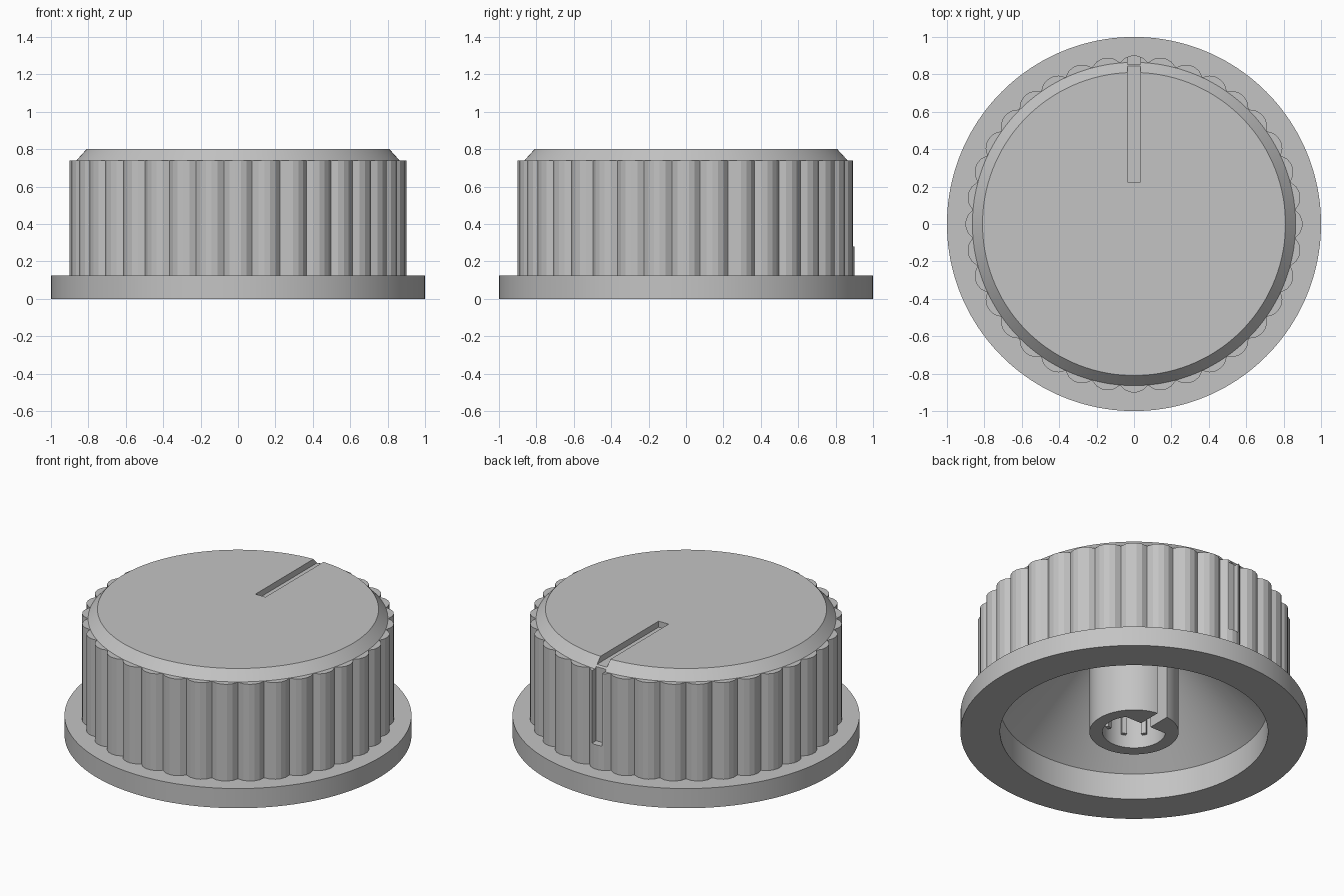
import bpy, bmesh, math

if "Cube" in bpy.data.objects:
    bpy.data.objects.remove(bpy.data.objects["Cube"], do_unlink=True)

# One grey plastic
GREY = (0.55, 0.55, 0.55, 1)
plastic = bpy.data.materials.new("grey plastic")
plastic.use_nodes = True
plastic.diffuse_color = GREY
plastic.node_tree.nodes["Principled BSDF"].inputs["Base Color"].default_value = GREY

RIDGES = 36
RIDGE_SHAPE = (0.866, 0.89, 0.9, 0.9, 0.89)   # radii across one ridge, valley first
SEGMENTS = RIDGES * len(RIDGE_SHAPE)
SLOT = 0.035                                  # half width of all slots


def finish(bm, name):
    bmesh.ops.recalc_face_normals(bm, faces=bm.faces)
    mesh = bpy.data.meshes.new(name)
    bm.to_mesh(mesh)
    bm.free()
    mesh.materials.append(plastic)
    obj = bpy.data.objects.new(name, mesh)
    bpy.context.collection.objects.link(obj)
    return obj


def lathe(name, profile):
    """Spin (radius, z) points; radius None follows the ridged outline."""
    bm = bmesh.new()
    step = math.tau / SEGMENTS
    # half a ridge of offset puts a ridge centre on each axis
    start = math.pi / 2 - math.pi / RIDGES
    rings = []
    for r, z in profile:
        if r == 0:
            rings.append([bm.verts.new((0, 0, z))] * SEGMENTS)
            continue
        ring = []
        for i in range(SEGMENTS):
            radius = RIDGE_SHAPE[i % len(RIDGE_SHAPE)] if r is None else r
            a = start + i * step
            ring.append(bm.verts.new((radius * math.cos(a), radius * math.sin(a), z)))
        rings.append(ring)
    for low, high in zip(rings, rings[1:]):
        for i in range(SEGMENTS):
            j = (i + 1) % SEGMENTS
            corners = dict.fromkeys((low[i], low[j], high[j], high[i]))
            bm.faces.new(list(corners))
    return finish(bm, name)


def prism(name, outline, z0, z1):
    bm = bmesh.new()
    base = bm.faces.new([bm.verts.new((x, y, z0)) for x, y in outline])
    top = bmesh.ops.extrude_face_region(bm, geom=[base])["geom"]
    verts = [v for v in top if isinstance(v, bmesh.types.BMVert)]
    bmesh.ops.translate(bm, verts=verts, vec=(0, 0, z1 - z0))
    return finish(bm, name)


def slot_cutter(name, y0, y1, z0, z1):
    outline = [(-SLOT, y0), (SLOT, y0), (SLOT, y1), (-SLOT, y1)]
    cutter = prism(name, outline, z0, z1)
    cutter.hide_render = True
    return cutter


# Hollow knob shell with flange, ridged grip, bevelled cap and inner hub
HOLE, HUB, ROOF = 0.182, 0.257, 0.62
knob = lathe("knob_shell", [
    (0, ROOF), (HOLE, ROOF), (HOLE, 0), (HUB, 0), (HUB, 0.65),
    (0.772, 0.167), (0.772, 0), (1, 0), (1, 0.125),
    (None, 0.125), (None, 0.74), (0.864, 0.74), (0.81, 0.8), (0, 0.8)])

# Pointer slot on the cap, pointer groove down the side, slit in the hub
cutters = [slot_cutter("pointer_slot_cutter", 0.225, 0.87, 0.762, 0.9),
           slot_cutter("side_groove_cutter", 0.853, 1.0, 0.28, 0.79),
           slot_cutter("hub_slit_cutter", 0.1, 0.27, -0.1, 0.6)]
bpy.context.view_layer.objects.active = knob
for cutter in cutters:
    cut = knob.modifiers.new(cutter.name, "BOOLEAN")
    cut.operation, cut.solver, cut.object = "DIFFERENCE", "EXACT", cutter
    bpy.ops.object.modifier_apply(modifier=cut.name)
for cutter in cutters:
    bpy.data.objects.remove(cutter, do_unlink=True)

# Flat on each side of the slit, making the shaft hole D shaped
FLAT_Y, WALL = 0.105, HOLE + 0.01
a0, a1 = math.asin(FLAT_Y / WALL), math.acos(SLOT / WALL)
arc = [a0 + (a1 - a0) * i / 8 for i in range(9)]
for side, name in ((1, "left_shaft_flat"), (-1, "right_shaft_flat")):
    outline = [(side * SLOT, FLAT_Y)]
    outline += [(side * WALL * math.cos(a), WALL * math.sin(a)) for a in arc]
    prism(name, outline, 0, ROOF)

# Small grip ribs inside the hole
for n, degrees in enumerate((210, 250, 290, 330)):
    a = math.radians(degrees)
    c, s = math.cos(a), math.sin(a)
    outline = [(r * c - t * s, r * s + t * c) for r, t in
               ((0.16, -0.015), (0.19, -0.015), (0.19, 0.015), (0.16, 0.015))]
    prism(f"shaft_rib_{n + 1}", outline, 0.08, ROOF)

# Smooth the round walls, keep ridges and edges crisp
bpy.ops.object.select_all(action="DESELECT")
knob.select_set(True)
bpy.ops.object.shade_smooth_by_angle(angle=math.radians(12))
